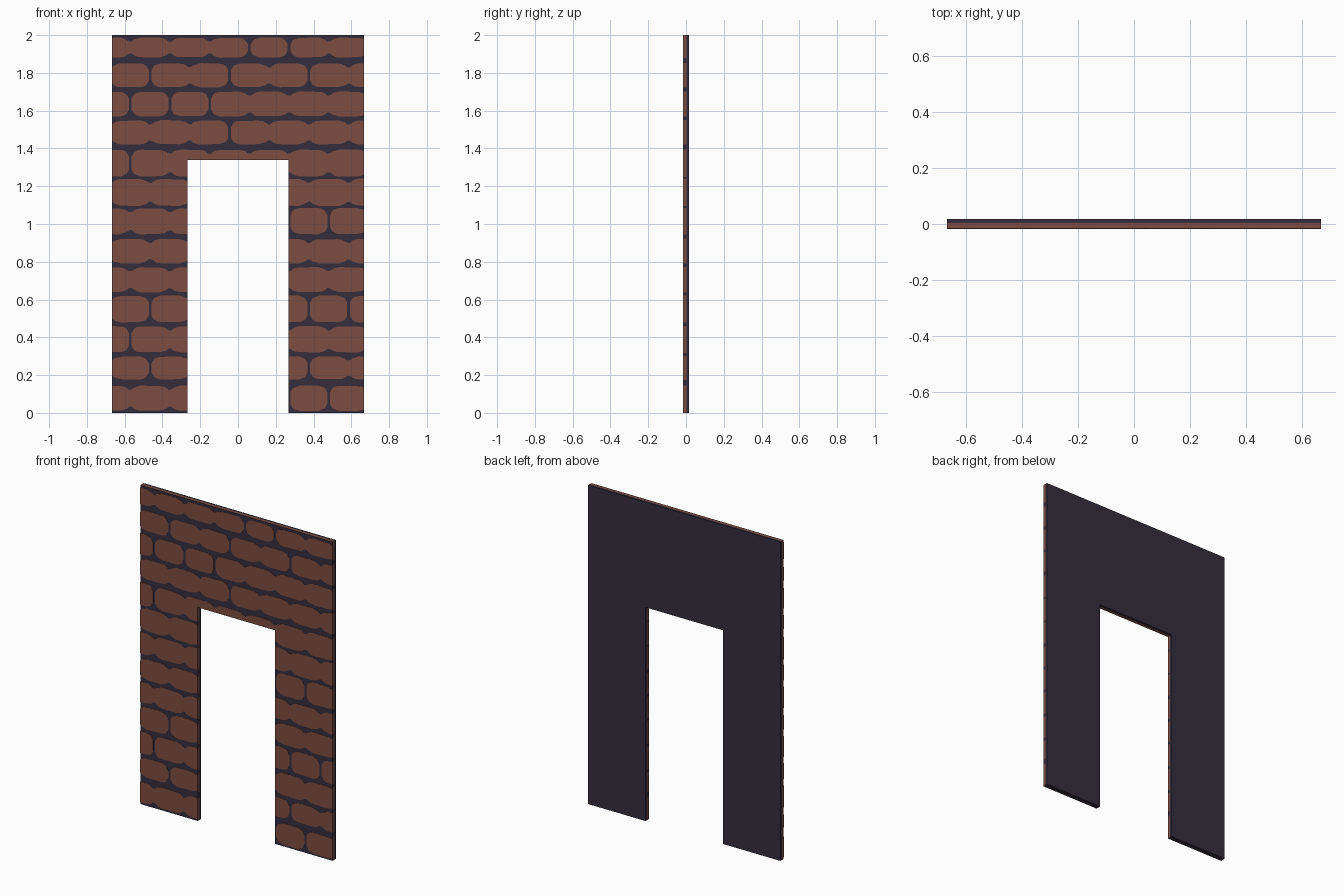
import bpy, bmesh, random

if "Cube" in bpy.data.objects:
    bpy.data.objects.remove(bpy.data.objects["Cube"])

random.seed(4)
W, D, T = 0.667, 0.268, 0.017           # half width, half door width, half thickness
DOOR_TOP, FRONT, SEAM = 1.34, -0.0155, 0.003


def material(name, rgb):
    m = bpy.data.materials.new(name)
    m.diffuse_color = (*rgb, 1)
    m.use_nodes = True
    m.node_tree.nodes["Principled BSDF"].inputs["Base Color"].default_value = m.diffuse_color
    return m


BRICK = material("brick red", (0.200, 0.075, 0.054))
MORTAR = material("dark mortar", (0.036, 0.027, 0.046))

# Brick courses: bottom, top, fully open joints (others are only notched)
COURSES = [(.010, .145, {8, 10}), (.175, .300, {1, 9}), (.318, .460, {0}),
           (.478, .622, {1, 9, 11}), (.638, .772, set()), (.790, .922, set()),
           (.945, 1.085, {8, 10}), (1.095, 1.240, set()), (1.250, 1.395, {0}),
           (1.420, 1.550, {5}), (1.568, 1.702, {0, 2, 4}),
           (1.722, 1.852, {1, 5, 9}), (1.880, 1.988, {6, 8})]


def add_object(name, bm):
    bmesh.ops.recalc_face_normals(bm, faces=bm.faces)
    me = bpy.data.meshes.new(name)
    bm.to_mesh(me)
    bm.free()
    for m in (BRICK, MORTAR):
        me.materials.append(m)
    ob = bpy.data.objects.new(name, me)
    bpy.context.collection.objects.link(ob)
    return ob


def arch_slab(y0, y1):
    """Wall outline with the doorway, extruded from y0 to y1."""
    bm = bmesh.new()
    outline = [(-W, 0), (-D, 0), (-D, DOOR_TOP), (D, DOOR_TOP),
               (D, 0), (W, 0), (W, 2), (-W, 2)]
    f = bm.faces.new([bm.verts.new((x, y0, z)) for x, z in outline])
    ext = bmesh.ops.extrude_face_region(bm, geom=[f], use_keep_orig=True)
    verts = [v for v in ext["geom"] if isinstance(v, bmesh.types.BMVert)]
    bmesh.ops.translate(bm, verts=verts, vec=(0, y1 - y0, 0))
    return bm


# Dark backing board
bm = arch_slab(SEAM, T)
for f in bm.faces:
    f.material_index = 1
add_object("backing_board", bm)

# Mortar bed: dark front, brick edges, joints showing on the jambs and right edge
bm = arch_slab(FRONT, SEAM)
joints = [(a[1], b[0]) for a, b in zip(COURSES, COURSES[1:])]
for z in [z for j in joints for z in j]:
    bmesh.ops.bisect_plane(bm, geom=bm.verts[:] + bm.edges[:] + bm.faces[:],
                           plane_co=(0, 0, z), plane_no=(0, 0, 1))
bmesh.ops.recalc_face_normals(bm, faces=bm.faces)
for f in bm.faces:
    c, n = f.calc_center_median(), f.normal
    in_joint = any(a < c.z < b for a, b in joints)
    if abs(n.y) > 0.5 or (n.z < -0.5 and c.z < 0.1):
        f.material_index = 1
    elif abs(n.x) > 0.5 and c.x > -0.5 and in_joint:
        f.material_index = 1
add_object("mortar_bed", bm)


# Brick plates: strips whose edges pinch in at every joint
OFFSETS = (-.055, -.035, -.02, -.007, .007, .02, .035, .055)
PINCH_OPEN = {.055: 0, .035: .005, .02: .013, .007: .036}
PINCH_NOTCH = {.055: 0, .035: .004, .02: .010, .007: .020}

bm = bmesh.new()
for row, (z0, z1, open_joints) in enumerate(COURSES):
    # profile of the whole course: x, lower z, upper z, gap follows
    profile = []
    for k in range(row % 2 - 2, 14, 2):
        xj = -0.57 + 0.105 * k
        for o in OFFSETS:
            pinch = (PINCH_OPEN if k in open_joints else PINCH_NOTCH)[abs(o)]
            lo = z0 + pinch + random.uniform(0, .004)
            hi = z1 - pinch - random.uniform(0, .004)
            profile.append((xj + o, lo, hi, k in open_joints and o == -.007))

    if z0 > DOOR_TOP:
        spans = [(-W, W, 0)]
    else:
        spans = [(-W, -D, 0), (D, W, 0)]
        if z1 > DOOR_TOP:
            spans.append((-D, D, DOOR_TOP))       # course cut by the door head
    for s0, s1, floor in spans:
        for a, b in zip(profile, profile[1:]):
            x0, x1 = max(a[0], s0), min(b[0], s1)
            if a[3] or x1 - x0 < 1e-4:
                continue
            corners = []
            for x in (x0, x1):
                t = (x - a[0]) / (b[0] - a[0])
                lo = max(a[1] + t * (b[1] - a[1]), floor)
                corners.append((x, lo, a[2] + t * (b[2] - a[2])))
            (xa, la, ha), (xb, lb, hb) = corners
            bm.faces.new([bm.verts.new((x, FRONT, z)) for x, z in
                          ((xa, la), (xb, lb), (xb, hb), (xa, ha))])
bmesh.ops.remove_doubles(bm, verts=bm.verts, dist=1e-5)
ext = bmesh.ops.extrude_face_region(bm, geom=bm.faces[:])
verts = [v for v in ext["geom"] if isinstance(v, bmesh.types.BMVert)]
bmesh.ops.translate(bm, verts=verts, vec=(0, -T - FRONT, 0))
add_object("brick_courses", bm)
